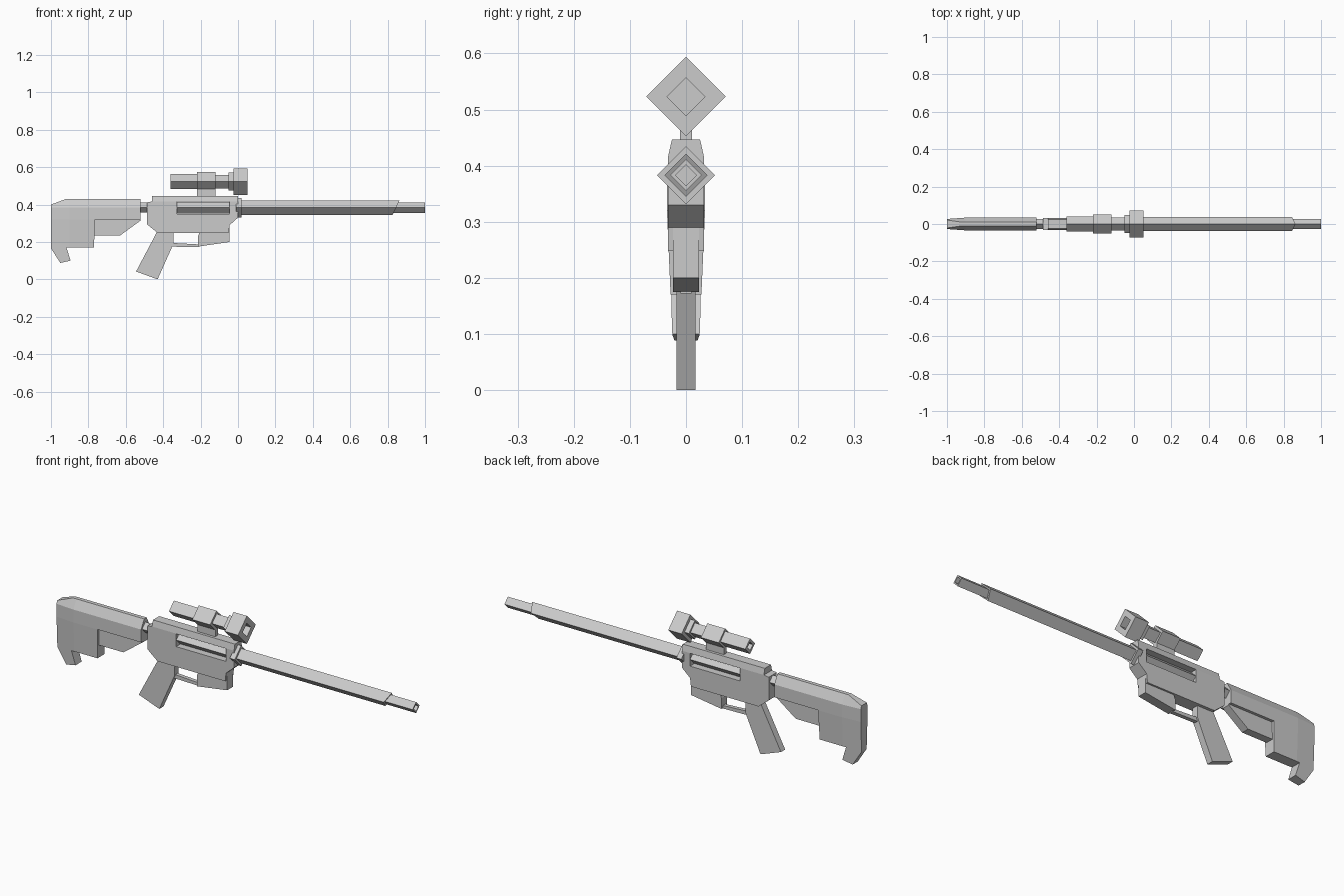
import bpy, bmesh
from mathutils import Vector

if "Cube" in bpy.data.objects:
    bpy.data.objects.remove(bpy.data.objects["Cube"])


def finish(name, bm):
    bmesh.ops.recalc_face_normals(bm, faces=bm.faces)
    mesh = bpy.data.meshes.new(name)
    bm.to_mesh(mesh)
    bm.free()
    obj = bpy.data.objects.new(name, mesh)
    bpy.context.collection.objects.link(obj)
    return obj


def plate(name, profile, half, cuts=()):
    """Extrude an x-z profile across y; half is a width or a function of x, z.
    cuts: (axis, value) planes that add edge loops before the width is shaped."""
    bm = bmesh.new()
    face = bm.faces.new([bm.verts.new((x, -1, z)) for x, z in profile])
    new = bmesh.ops.extrude_face_region(bm, geom=[face])["geom"]
    bmesh.ops.translate(bm, vec=(0, 2, 0),
                        verts=[v for v in new if isinstance(v, bmesh.types.BMVert)])
    for axis, value in cuts:
        normal = Vector((axis == "x", 0, axis == "z"))
        bmesh.ops.bisect_plane(bm, geom=bm.verts[:] + bm.edges[:] + bm.faces[:],
                               plane_co=normal * value, plane_no=normal)
    for v in bm.verts:
        v.co.y *= half(v.co.x, v.co.z) if callable(half) else half
    return finish(name, bm)


def diamond(name, z, stations):
    """Four-sided turned part along x; stations are (x, radius[, slant])."""
    bm = bmesh.new()
    rings = []
    for x, r, *slant in stations:
        s = slant[0] if slant else 0
        rings.append([bm.verts.new((x + s * c, r * a, z + r * c))
                      for a, c in ((1, 0), (0, 1), (-1, 0), (0, -1))])
    for p, q in zip(rings, rings[1:]):
        for i in range(4):
            j = (i + 1) % 4
            bm.faces.new((p[i], p[j], q[j], q[i]))
    bm.faces.new(rings[0])
    bm.faces.new(rings[-1])
    return finish(name, bm)


# Butt stock with a sloped top, narrowing toward the rear and bottom
def stock_half(x, z):
    rear = max(0.0, (-0.9 - x) / 0.1)
    if z > 0.3851:
        t = min(1, (z - 0.385) / 0.045)
        return 0.034 * (1 - t) + 0.010 * t - 0.007 * rear * (1 - t)
    return 0.034 - 0.007 * rear - 0.010 * max(0, (0.32 - z) / 0.23)


plate("stock", [(-1, 0.40), (-0.92, 0.43), (-0.52, 0.43), (-0.52, 0.32),
                (-0.765, 0.32), (-0.77, 0.17), (-0.917, 0.17), (-0.895, 0.10),
                (-0.95, 0.088), (-1, 0.166)],
      stock_half, [("z", 0.385), ("z", 0.32), ("x", -0.9)])
plate("stock_underside", [(-0.77, 0.33), (-0.52, 0.33), (-0.52, 0.315),
                          (-0.63, 0.235), (-0.77, 0.235)], 0.02)
diamond("stock_connector", 0.384, [(-0.53, 0.027), (-0.46, 0.027)])

# Receiver with chamfered top and an open side slot
receiver = plate("receiver", [(-0.46, 0.447), (0, 0.447), (0, 0.33), (-0.045, 0.29),
                              (-0.05, 0.248), (-0.43, 0.248), (-0.487, 0.295),
                              (-0.487, 0.412), (-0.46, 0.416)],
                 lambda x, z: 0.032 if z < 0.42 else 0.025, [("z", 0.416)])
slot = plate("slot_cutter", [(-0.325, 0.35), (-0.045, 0.35),
                             (-0.045, 0.415), (-0.325, 0.415)], 0.1)
slot.hide_render = True
slot.hide_set(True)
cut = receiver.modifiers.new("slot", "BOOLEAN")
cut.object = slot
cut.operation = "DIFFERENCE"
cut.solver = "EXACT"
diamond("bolt", 0.383, [(-0.34, 0.031), (-0.03, 0.031)])

# Magazine housing, grip and trigger guard
plate("magazine", [(-0.045, 0.295), (-0.045, 0.20), (-0.215, 0.175),
                   (-0.215, 0.23), (-0.185, 0.295)], 0.023)
plate("grip", [(-0.43, 0.26), (-0.345, 0.26), (-0.345, 0.19),
               (-0.43, 0.0), (-0.545, 0.042)], 0.017)
plate("trigger_guard", [(-0.36, 0.195), (-0.21, 0.187), (-0.21, 0.172),
                        (-0.36, 0.175)], 0.010)

# Barrel with collar, slanted shroud end and hollow muzzle
diamond("barrel_collar", 0.383, [(-0.01, 0.052), (0.018, 0.052)])
diamond("barrel_shroud", 0.383, [(0.01, 0.038), (0.845, 0.038, 0.018)])
diamond("muzzle", 0.383, [(0.8, 0.028), (1, 0.028), (1, 0.019), (0.95, 0.019)])

# Scope with hollow ends, and its mount
diamond("scope", 0.523, [
    (-0.32, 0.022), (-0.36, 0.022), (-0.36, 0.039), (-0.22, 0.039),
    (-0.22, 0.052), (-0.12, 0.052), (-0.12, 0.036), (-0.05, 0.036),
    (-0.05, 0.048), (-0.025, 0.048), (-0.025, 0.071), (0.05, 0.071),
    (0.05, 0.034), (0.01, 0.034)])
plate("scope_mount", [(-0.22, 0.44), (-0.12, 0.44), (-0.12, 0.50), (-0.22, 0.50)], 0.011)
